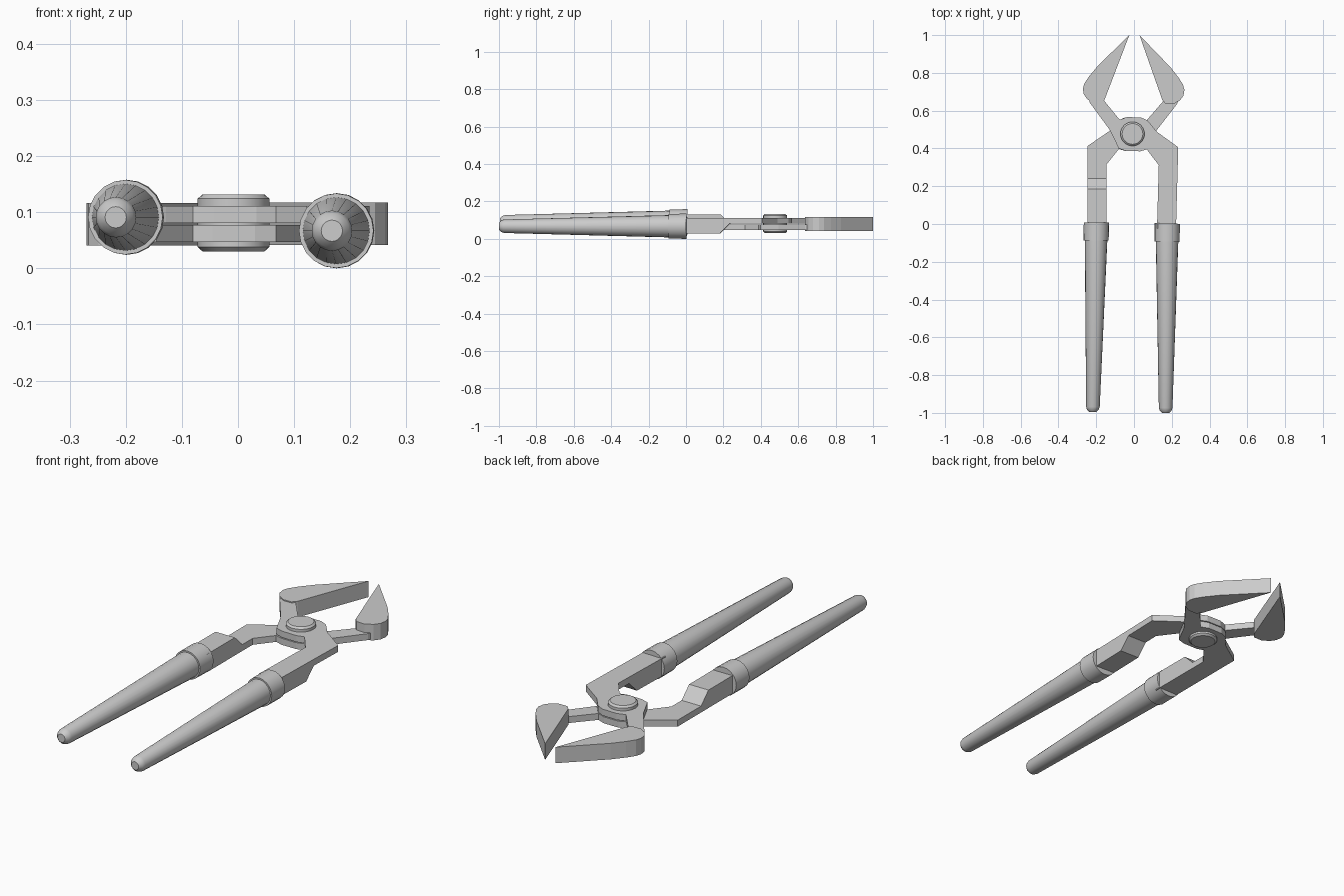
import bpy, bmesh
from math import pi, cos, sin, radians
from mathutils import Matrix, Vector

if "Cube" in bpy.data.objects:
    bpy.data.objects.remove(bpy.data.objects["Cube"])

PIVOT = Vector((-0.005, 0.475, 0.079))


def make_object(name, bm, smooth=False):
    bmesh.ops.recalc_face_normals(bm, faces=bm.faces)
    mesh = bpy.data.meshes.new(name)
    bm.to_mesh(mesh)
    bm.free()
    obj = bpy.data.objects.new(name, mesh)
    bpy.context.collection.objects.link(obj)
    if smooth:
        bpy.ops.object.select_all(action='DESELECT')
        obj.select_set(True)
        bpy.context.view_layer.objects.active = obj
        bpy.ops.object.shade_smooth_by_angle(angle=radians(30))
    return obj


def prism(name, points, direction, matrix):
    """Extrude a closed outline of 3D points along a direction."""
    bm = bmesh.new()
    face = bm.faces.new([bm.verts.new(p) for p in points])
    new = bmesh.ops.extrude_face_region(bm, geom=[face], use_keep_orig=True)
    verts = [v for v in new['geom'] if isinstance(v, bmesh.types.BMVert)]
    bmesh.ops.translate(bm, verts=verts, vec=direction)
    bm.transform(matrix)
    return make_object(name, bm)


def lathe(name, rings, place, matrix, sides):
    """Skin circles given as (position, radius); place() maps them to 3D."""
    bm = bmesh.new()
    loops = [[bm.verts.new(place(t, r * cos(2 * pi * i / sides), r * sin(2 * pi * i / sides)))
              for i in range(sides)] for t, r in rings]
    for a, b in zip(loops, loops[1:]):
        for i in range(sides):
            j = (i + 1) % sides
            bm.faces.new((a[i], a[j], b[j], b[i]))
    bm.faces.new(loops[0])
    bm.faces.new(loops[-1])
    bm.transform(matrix)
    return make_object(name, bm, smooth=True)


# Outlines for the lower lever: left handle, right jaw
PLATE = [(-0.246, 0.24), (-0.246, 0.413), (-0.13, 0.492), (-0.08, 0.55),
         (-0.045, 0.565), (0.03, 0.565), (0.068, 0.55), (0.15, 0.645),
         (0.16, 0.66), (0.234, 0.655), (0.228, 0.635), (0.119, 0.495),
         (0.068, 0.397), (0.03, 0.386), (-0.045, 0.386), (-0.08, 0.397),
         (-0.1455, 0.315), (-0.1455, 0.24)]
JAW = [(0.029, 1.0), (0.193, 0.83), (0.236, 0.775), (0.26, 0.737),
       (0.267, 0.71), (0.262, 0.68), (0.244, 0.655), (0.209, 0.635),
       (0.167, 0.637), (0.15, 0.656)]
BAR = [(-0.02, 0.047), (0.24, 0.047), (0.24, 0.077), (0.185, 0.131), (-0.02, 0.131)]
COLLAR = [(0.008, 0.067), (-0.088, 0.0665)]
GRIP = [(-0.07, 0.06), (-0.968, 0.036), (-0.983, 0.031), (-0.995, 0.019)]


def handle_place(y, u, v):
    return (-0.199 + 0.019 * y + u, y, 0.091 + v)


def lever(side, m):
    # crossing plate, jaw, stepped bar
    prism(side + "_lever_plate", [(x, y, 0.047) for x, y in PLATE], (0, 0, 0.03), m)
    prism(side + "_lever_jaw", [(x, y, 0.042) for x, y in JAW], (0, 0, 0.075), m)
    prism(side + "_lever_bar", [(-0.246, y, z) for y, z in BAR], (0.1005, 0, 0), m)
    # round collar and tapered grip
    lathe(side + "_lever_collar", COLLAR, handle_place, m, 20)
    lathe(side + "_lever_grip", GRIP, handle_place, m, 20)


# Upper lever is the lower one flipped over, opened slightly about the pivot
flip = (Matrix.Translation(PIVOT) @ Matrix.Rotation(radians(-1.58), 4, 'Z')
        @ Matrix.Rotation(pi, 4, 'Y') @ Matrix.Translation(-PIVOT))
lever("lower", Matrix.Identity(4))
lever("upper", flip)

# Rivet through both plates
lathe("pivot_rivet", [(0.03, 0.055), (0.038, 0.064), (0.124, 0.064), (0.132, 0.055)],
      lambda z, u, v: (-0.008 + u, 0.477 + v, z), Matrix.Identity(4), 24)
